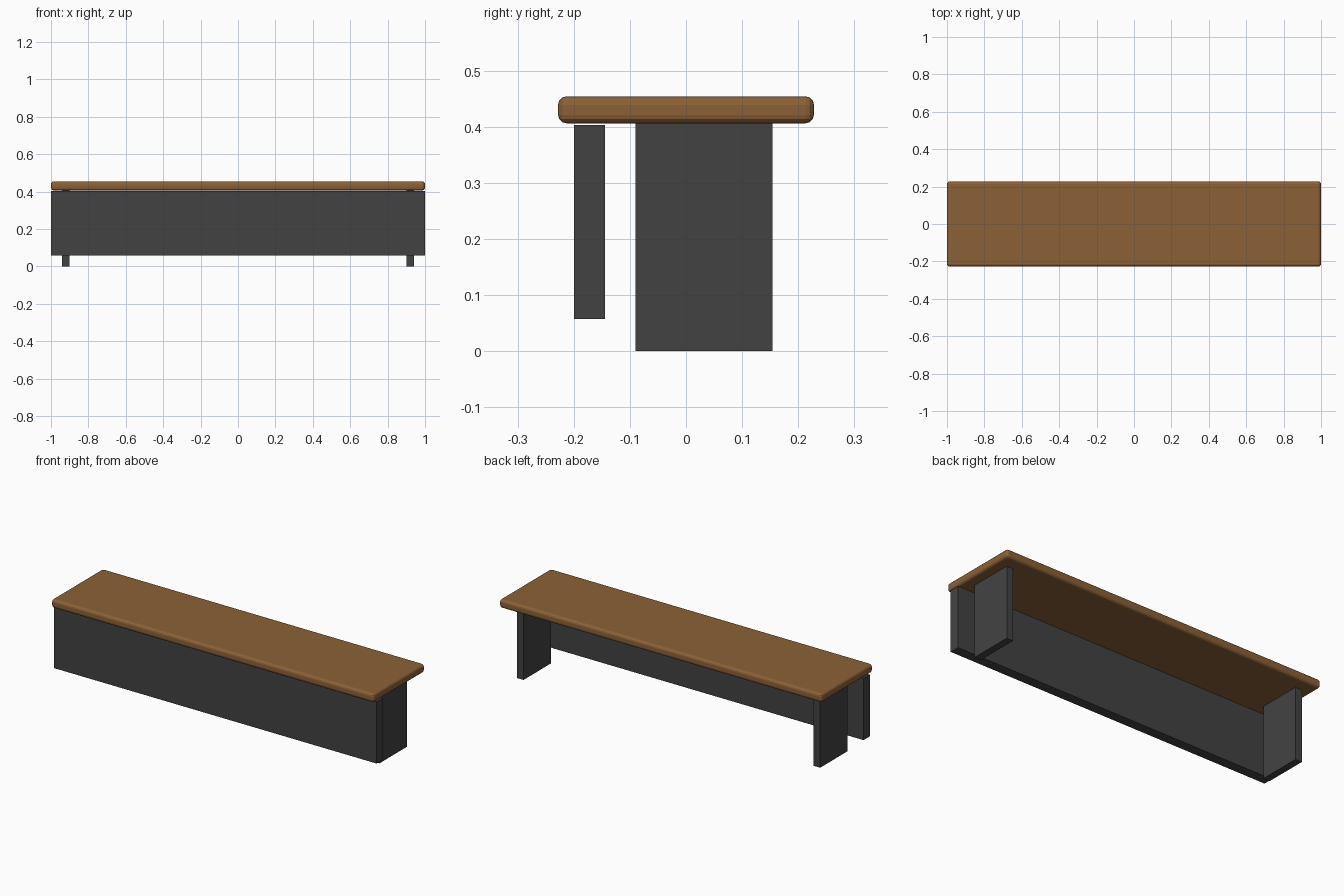
import bpy

if "Cube" in bpy.data.objects:
    bpy.data.objects.remove(bpy.data.objects["Cube"])


def material(name, color):
    m = bpy.data.materials.new(name)
    m.diffuse_color = (*color, 1.0)
    m.use_nodes = True
    m.node_tree.nodes["Principled BSDF"].inputs["Base Color"].default_value = m.diffuse_color
    return m


def box(name, x, y, z, mat):
    """Box spanning the given (min, max) ranges."""
    spans = (x, y, z)
    bpy.ops.mesh.primitive_cube_add(size=1, location=[(a + b) / 2 for a, b in spans])
    ob = bpy.context.object
    ob.name = name
    ob.scale = [b - a for a, b in spans]
    bpy.ops.object.transform_apply(location=False, rotation=False, scale=True)
    ob.data.materials.append(mat)
    return ob


wood = material("brown wood", (0.26, 0.12, 0.038))
metal = material("dark grey", (0.055, 0.055, 0.055))

# Seat plank with rounded edges
seat = box("seat", (-1, 1), (-0.228, 0.228), (0.406, 0.454), wood)
bevel = seat.modifiers.new("rounded edges", "BEVEL")
bevel.width = 0.015
bevel.segments = 3

# Front panel, hung just below the seat
box("front_panel", (-1, 1), (-0.2, -0.144), (0.057, 0.403), metal)

# Slab legs
for side, label in ((-1, "left"), (1, "right")):
    xs = sorted((side * 0.9, side * 0.94))
    box(label + "_leg", xs, (-0.09, 0.154), (0, 0.408), metal)
